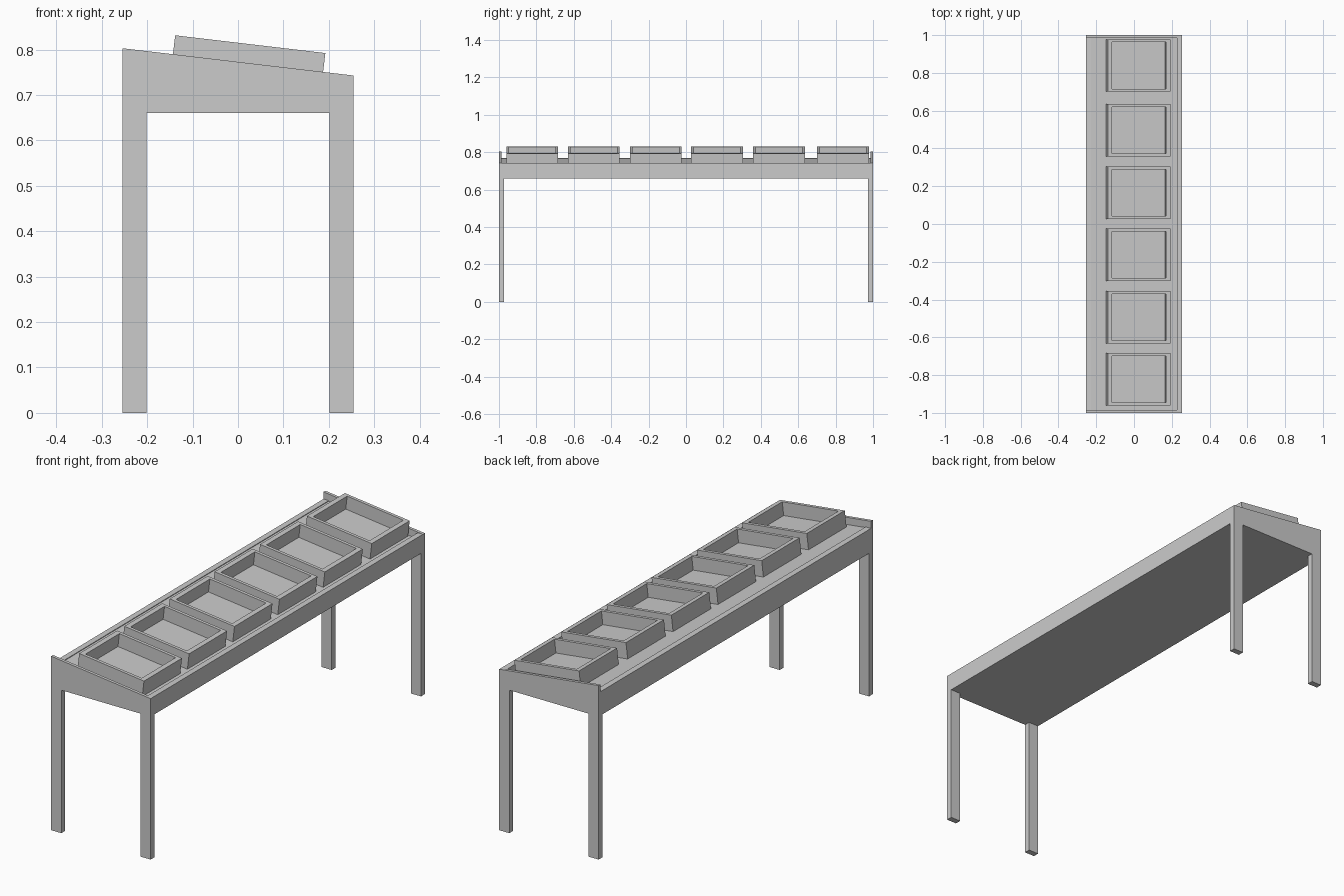
import bpy, bmesh, math
from mathutils import Matrix

if "Cube" in bpy.data.objects:
    bpy.data.objects.remove(bpy.data.objects["Cube"])

HX = 0.254           # half depth
UNDER = 0.66         # underside of the table body
PANEL_T = 0.014      # end panel thickness
INNER_Y = 1.0 - PANEL_T
BACK_Z, FRONT_Z = 0.803, 0.743
SLOPE = math.atan2(BACK_Z - FRONT_Z, 2 * HX)
DROP = 0.033         # deck surface below the end panel top


def line_z(x):
    return BACK_Z - (x + HX) * math.tan(SLOPE)


def finish(name, bm, matrix=None):
    bmesh.ops.recalc_face_normals(bm, faces=bm.faces)
    me = bpy.data.meshes.new(name)
    bm.to_mesh(me)
    bm.free()
    ob = bpy.data.objects.new(name, me)
    bpy.context.collection.objects.link(ob)
    if matrix:
        ob.matrix_world = matrix
    return ob


def prism(name, profile, y0, y1):
    """Extrude an x-z profile along y."""
    bm = bmesh.new()
    face = bm.faces.new([bm.verts.new((x, y0, z)) for x, z in profile])
    ext = bmesh.ops.extrude_face_region(bm, geom=[face])
    verts = [g for g in ext["geom"] if isinstance(g, bmesh.types.BMVert)]
    bmesh.ops.translate(bm, verts=verts, vec=(0, y1 - y0, 0))
    return finish(name, bm)


def rect(x0, x1, z0, z1):
    return [(x0, z0), (x1, z0), (x1, z1), (x0, z1)]


def tray(name, matrix, lx, ly, h, wall_x, wall_y, floor):
    """Open box whose rim lies at local z = 0."""
    bm = bmesh.new()
    bmesh.ops.create_cube(bm, size=1.0)
    bmesh.ops.scale(bm, verts=bm.verts, vec=(lx, ly, h))
    bmesh.ops.translate(bm, verts=bm.verts, vec=(0, 0, -h / 2))
    bm.normal_update()
    top = max(bm.faces, key=lambda f: f.calc_center_median().z)
    bmesh.ops.inset_region(bm, faces=[top], thickness=0.01)
    for v in top.verts:
        v.co.x = math.copysign(lx / 2 - wall_x, v.co.x)
        v.co.y = math.copysign(ly / 2 - wall_y, v.co.y)
    ext = bmesh.ops.extrude_discrete_faces(bm, faces=[top])
    bmesh.ops.translate(bm, verts=ext["faces"][0].verts, vec=(0, 0, floor - h))
    return finish(name, bm, matrix)


# Sloping deck with a flat underside
RAIL = 0.027
xb, xf = -HX + RAIL, HX - RAIL
prism("deck", [(xb, UNDER), (xf, UNDER), (xf, line_z(xf) - DROP),
               (xb, line_z(xb) - DROP)], -INNER_Y, INNER_Y)

# Long rails at the back and front
prism("back_rail", rect(-HX, xb, UNDER, BACK_Z - DROP), -INNER_Y, INNER_Y)
prism("front_rail", rect(xf, HX, UNDER, FRONT_Z), -INNER_Y, INNER_Y)

# End panels and legs
LEG_X, LEG_Y = 0.052, 0.028
for s, end in ((-1, "front"), (1, "rear")):
    prism(end + "_end_panel", [(-HX, UNDER), (HX, UNDER), (HX, FRONT_Z), (-HX, BACK_Z)],
          s * INNER_Y, s)
    for x0, side in ((-HX, "left"), (HX - LEG_X, "right")):
        prism(f"{end}_{side}_leg", rect(x0, x0 + LEG_X, 0, UNDER), s * (1 - LEG_Y), s)

# Six tilted trays resting on the deck
for i, y in enumerate((-0.822, -0.493, -0.162, 0.166, 0.497, 0.839)):
    m = Matrix.Translation((0.027, y, 0.812)) @ Matrix.Rotation(SLOPE, 4, 'Y')
    tray(f"tray_{i + 1}", m, 0.333, 0.277, 0.074, 0.022, 0.015, 0.012)
